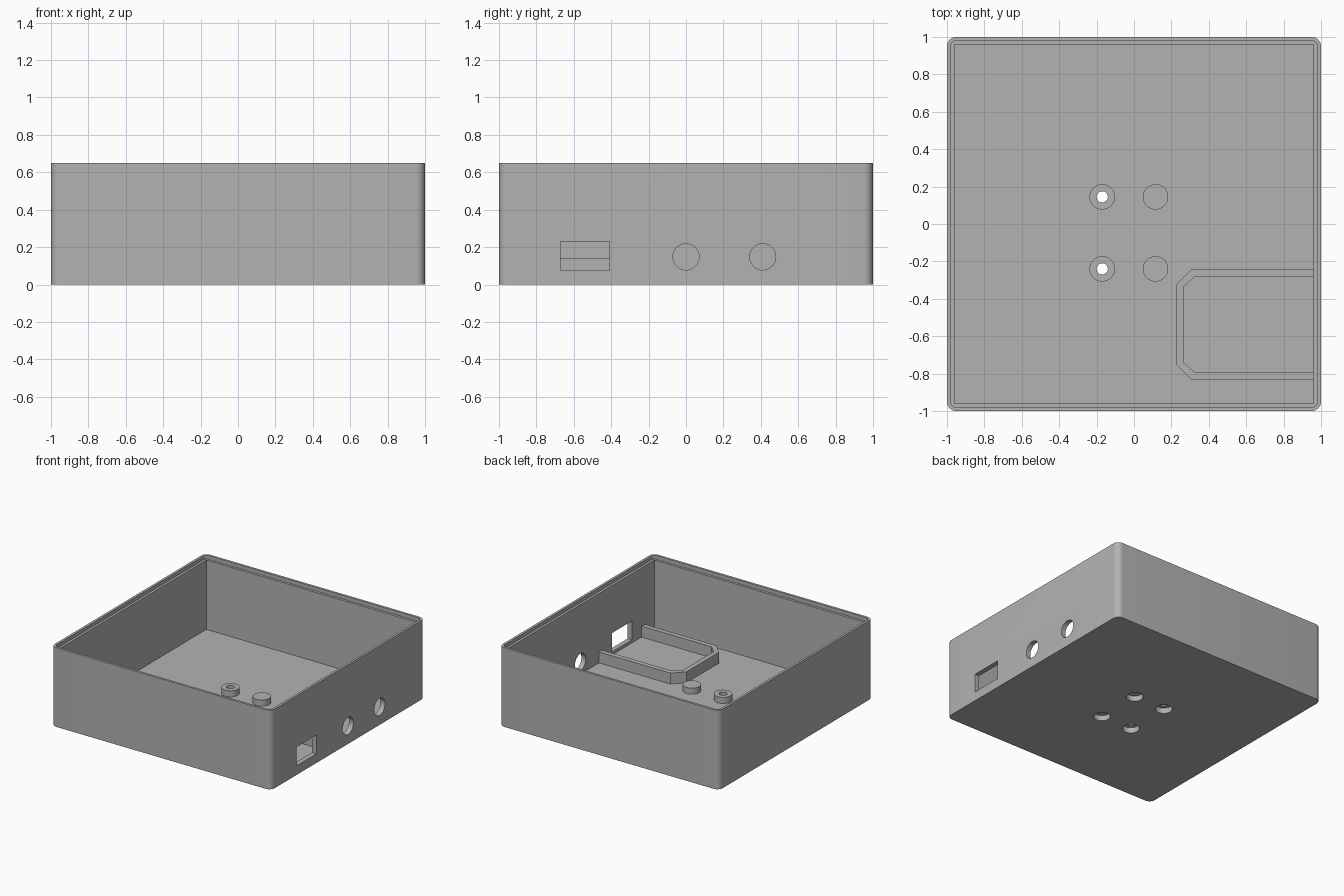
import bpy, bmesh, math
from mathutils import Matrix

cube = bpy.data.objects.get("Cube")
if cube:
    bpy.data.objects.remove(cube, do_unlink=True)

grey = bpy.data.materials.new("mid grey plastic")
grey.use_nodes = True
grey.diffuse_color = (0.45, 0.45, 0.45, 1)
grey.node_tree.nodes["Principled BSDF"].inputs["Base Color"].default_value = (0.45, 0.45, 0.45, 1)


def prism(name, outline, z0, z1):
    """Solid made by raising a flat outline from z0 to z1."""
    bm = bmesh.new()
    base = bm.faces.new([bm.verts.new((x, y, z0)) for x, y in outline])
    grown = bmesh.ops.extrude_face_region(bm, geom=[base])["geom"]
    tops = [v for v in grown if isinstance(v, bmesh.types.BMVert)]
    bmesh.ops.translate(bm, verts=tops, vec=(0, 0, z1 - z0))
    bmesh.ops.recalc_face_normals(bm, faces=bm.faces)
    mesh = bpy.data.meshes.new(name)
    bm.to_mesh(mesh)
    bm.free()
    mesh.materials.append(grey)
    obj = bpy.data.objects.new(name, mesh)
    bpy.context.collection.objects.link(obj)
    return obj


def square(half, radius=0, steps=8):
    """Square outline with optional rounded corners."""
    if not radius:
        return [(-half, -half), (half, -half), (half, half), (-half, half)]
    points = []
    for corner, (sx, sy) in enumerate([(1, 1), (-1, 1), (-1, -1), (1, -1)]):
        for i in range(steps + 1):
            a = (corner + i / steps) * math.pi / 2
            points.append((sx * (half - radius) + radius * math.cos(a),
                           sy * (half - radius) + radius * math.sin(a)))
    return points


def circle(x, y, r, sides=48):
    return [(x + r * math.cos(2 * math.pi * i / sides),
             y + r * math.sin(2 * math.pi * i / sides)) for i in range(sides)]


def combine(target, other, operation):
    """Apply a boolean and discard the helper solid."""
    mod = target.modifiers.new(operation, 'BOOLEAN')
    mod.operation = operation
    mod.solver = 'EXACT'
    mod.object = other
    bpy.context.view_layer.objects.active = target
    bpy.ops.object.modifier_apply(modifier=mod.name)
    bpy.data.objects.remove(other, do_unlink=True)


FLOOR, TOP, INNER = 0.05, 0.65, 0.96

# Open tray with a stepped rim for a lid
tray = prism("enclosure_tray", square(1, 0.05), 0, TOP)
combine(tray, prism("cavity", square(INNER), FLOOR, TOP + 0.1), 'DIFFERENCE')
combine(tray, prism("lid_step", square(0.98, 0.03), TOP - 0.03, TOP + 0.1), 'DIFFERENCE')

# Low fence with chamfered corners, joined to the right wall
outer = [(0.98, -0.24), (0.31, -0.24), (0.225, -0.325)]
inner = [(0.98, -0.28), (0.326, -0.28), (0.264, -0.337)]
MID = -0.5375


def mirrored(half):
    return half + [(x, 2 * MID - y) for x, y in reversed(half)]


fence = prism("fence", mirrored(outer) + mirrored(inner)[::-1], FLOOR - 0.02, 0.14)
combine(tray, fence, 'UNION')

# Four bosses, recessed from below; one pair is drilled through
for x in (-0.17, 0.115):
    for y in (0.145, -0.24):
        combine(tray, prism("boss", circle(x, y, 0.068), FLOOR - 0.02, 0.1), 'UNION')
        combine(tray, prism("recess", circle(x, y, 0.064), -0.1, 0.045), 'DIFFERENCE')
        if x < 0:
            combine(tray, prism("drill", circle(x, y, 0.03), -0.1, 0.2), 'DIFFERENCE')

# Ports in the right wall: one slot and two round holes
to_wall = Matrix(((0, 0, 1, 0), (1, 0, 0, 0), (0, 1, 0, 0), (0, 0, 0, 1)))
slot = [(-0.67, 0.075), (-0.41, 0.075), (-0.41, 0.23), (-0.67, 0.23)]
for outline in (slot, circle(0, 0.148, 0.07), circle(0.41, 0.148, 0.07)):
    port = prism("port", outline, 0.9, 1.1)
    port.data.transform(to_wall)
    combine(tray, port, 'DIFFERENCE')

# Smooth the round corners and keep the edges sharp
bpy.ops.object.select_all(action='DESELECT')
tray.select_set(True)
bpy.context.view_layer.objects.active = tray
bpy.ops.object.shade_smooth_by_angle(angle=math.radians(30))
